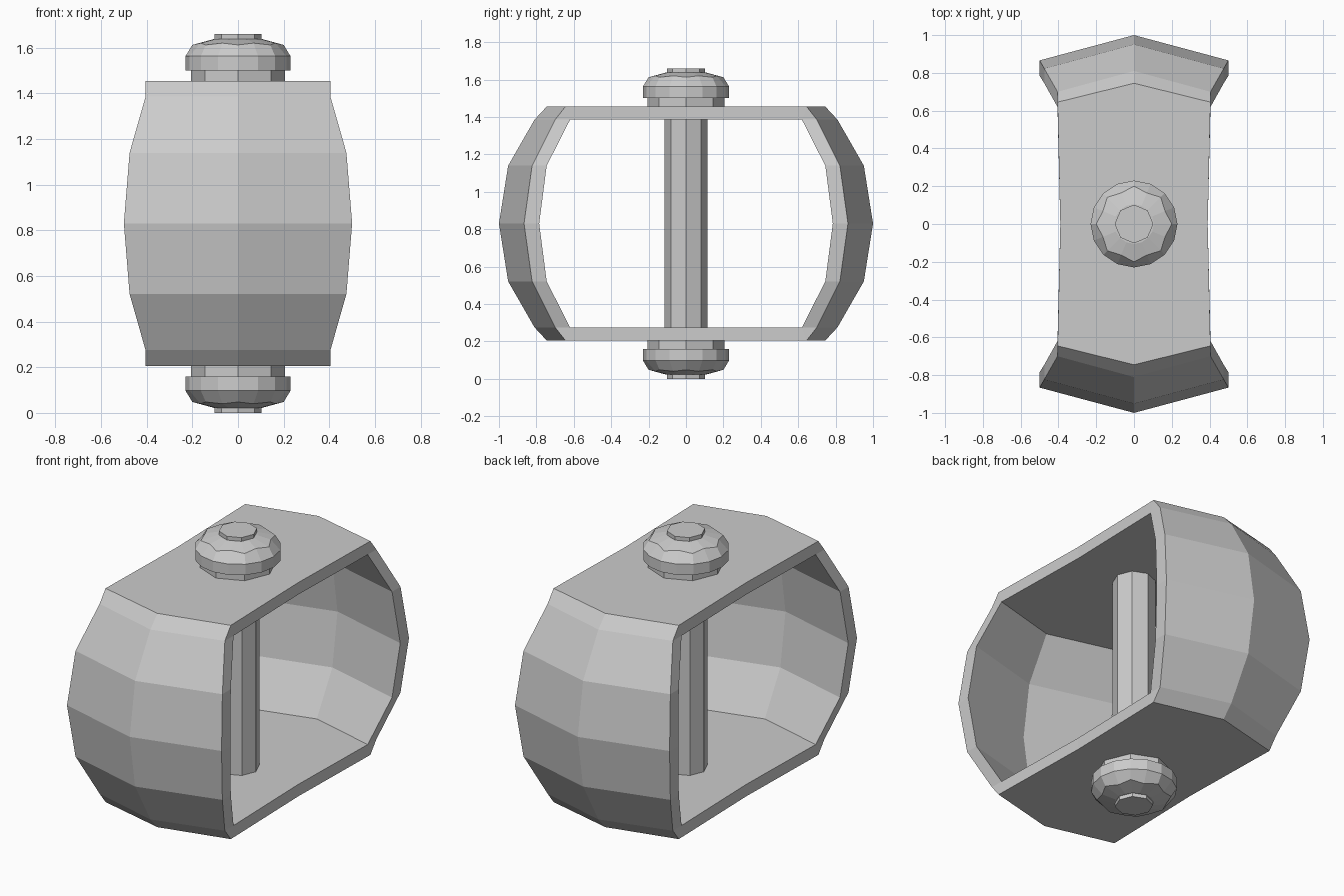
import bpy, bmesh
from math import pi, sin, cos

if "Cube" in bpy.data.objects:
    bpy.data.objects.remove(bpy.data.objects["Cube"])

CZ = 0.83  # height of the model's mirror plane


def finish(name, bm):
    bmesh.ops.remove_doubles(bm, verts=bm.verts[:], dist=0.0005)
    bmesh.ops.recalc_face_normals(bm, faces=bm.faces[:])
    me = bpy.data.meshes.new(name)
    bm.to_mesh(me)
    bm.free()
    ob = bpy.data.objects.new(name, me)
    bpy.context.collection.objects.link(ob)
    return ob


def closed_rows(profile):
    """Quarter profile (half width, y middle, y edge, z) -> full loop of rows."""
    side = profile + [(x, m, e, -z) for x, m, e, z in profile[-2::-1]]
    z = profile[0][3]
    back = [(x, -m, -e, h) for x, m, e, h in side[::-1]]
    return [(0.39, 0, 0, z)] + side + [(0.39, 0, 0, -z)] + back


# Bulging band: outer and inner skins joined along both open rims
outer = closed_rows([(.405, .745, .645, .625), (.405, .81, .70, .555),
                     (.475, .951, .823, .309), (.5, 1, .866, 0)])
inner = closed_rows([(.405, .728, .62, .555), (.405, .728, .62, .555),
                     (.475, .872, .745, .309), (.5, .919, .785, 0)])
bm = bmesh.new()
skins = []
for rows in (outer, inner):
    skins.append([[bm.verts.new(p) for p in
                   ((-x, e, CZ + z), (0, m, CZ + z), (x, e, CZ + z))]
                  for x, m, e, z in rows])
o, n = skins
for i in range(len(o)):
    j = (i + 1) % len(o)
    for s in skins:
        for c in (0, 1):
            bm.faces.new((s[i][c], s[i][c + 1], s[j][c + 1], s[j][c]))
    for c in (0, 2):
        bm.faces.new((o[i][c], o[j][c], n[j][c], n[i][c]))
finish("band", bm)


def lathe(name, rings, sides, sign=1):
    """Stack of rings (r even, z even, r odd, z odd); z is from the mirror plane."""
    bm = bmesh.new()
    loops = []
    for ra, za, rb, zb in rings:
        loop = []
        for k in range(sides):
            r, z = ((ra, za), (rb, zb))[k % 2]
            a = 2 * pi * k / sides
            loop.append(bm.verts.new((r * cos(a), r * sin(a), CZ + sign * z)))
        loops.append(loop)
    for a, b in zip(loops, loops[1:]):
        for k in range(sides):
            q = (k + 1) % sides
            bm.faces.new((a[k], a[q], b[q], b[k]))
    bm.faces.new(loops[0])
    bm.faces.new(loops[-1])
    return finish(name, bm)


def even(r, z):
    return (r, z, r, z)


# Octagonal rod through the band
lathe("rod", [even(.115, -.64), even(.115, .64)], 8)

# Washer, chamfered nut and protruding rod end, above and below
for label, s in (("upper", 1), ("lower", -1)):
    lathe(label + "_washer", [even(.205, .62), even(.205, .68)], 8, s)
    lathe(label + "_nut", [even(.23, .67), even(.23, .733),
                           (.2, .782, .178, .79), even(.105, .808)], 16, s)
    lathe(label + "_rod_end", [even(.102, .64), even(.102, .83)], 8, s)
